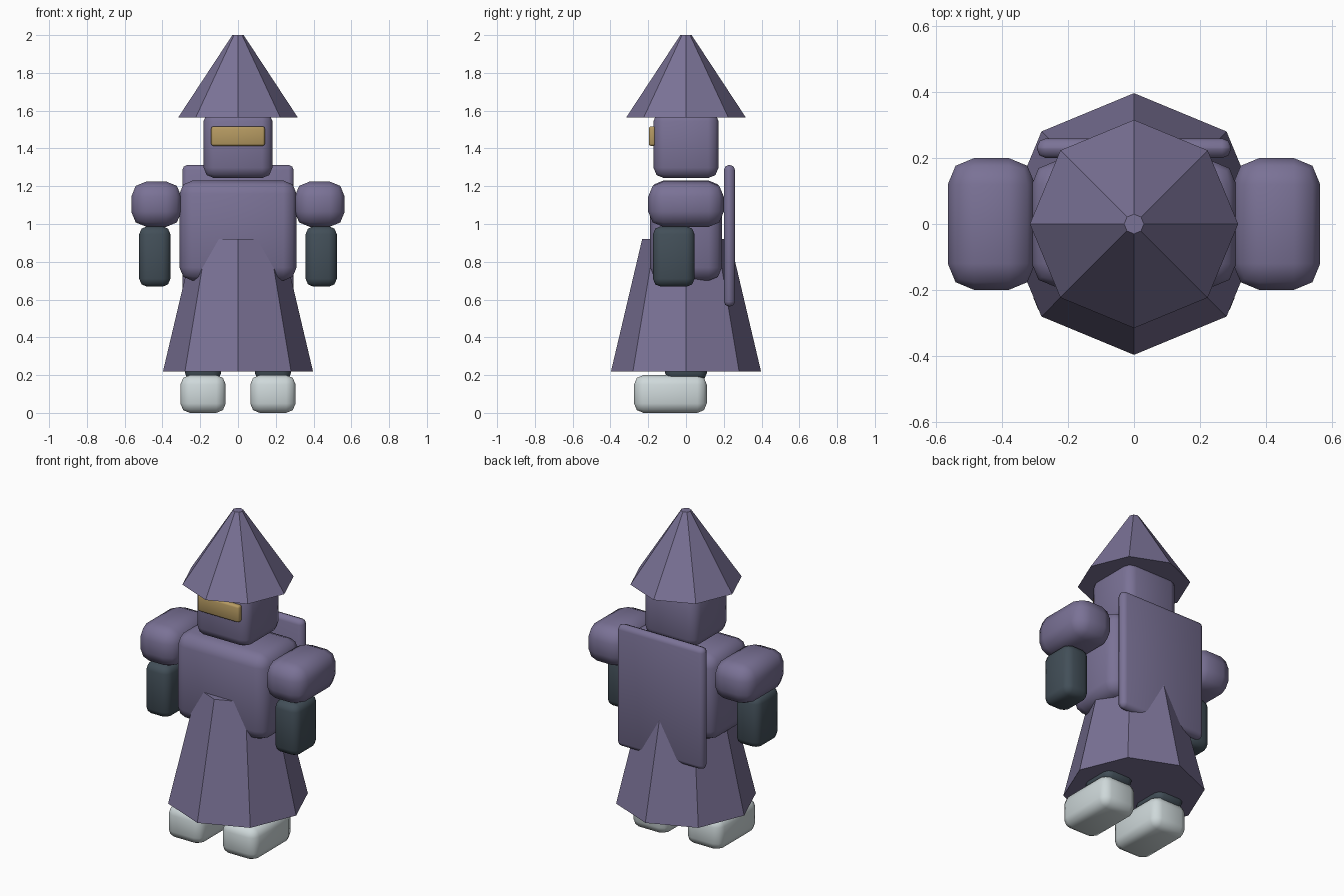
import bpy
import math

if "Cube" in bpy.data.objects:
    bpy.data.objects.remove(bpy.data.objects["Cube"])


def material(name, rgb):
    m = bpy.data.materials.new(name)
    m.diffuse_color = (*rgb, 1.0)
    m.use_nodes = True
    m.node_tree.nodes["Principled BSDF"].inputs["Base Color"].default_value = m.diffuse_color
    return m


PURPLE = material("dusty purple", (0.195, 0.168, 0.305))
SLATE = material("dark slate", (0.055, 0.078, 0.098))
PALE = material("pale grey", (0.62, 0.69, 0.70))
GOLD = material("gold", (0.46, 0.32, 0.12))


def rounded_box(name, mat, x, y, z, bevel):
    """Box given by (min, max) spans, with softly rounded edges."""
    spans = (x, y, z)
    bpy.ops.mesh.primitive_cube_add(size=1, location=[(a + b) / 2 for a, b in spans])
    ob = bpy.context.object
    ob.name = name
    ob.scale = [b - a for a, b in spans]
    bpy.ops.object.transform_apply(location=False, rotation=False, scale=True)
    mod = ob.modifiers.new("rounding", 'BEVEL')
    mod.width = bevel
    mod.segments = 2
    mod.limit_method = 'NONE'
    ob.data.materials.append(mat)
    bpy.ops.object.modifier_apply(modifier=mod.name)
    bpy.ops.object.shade_smooth_by_angle(angle=math.radians(50))
    return ob


def octagon_cone(name, mat, r_bottom, r_top, z0, z1):
    """Flat-sided eight-sided tapered form with corners on the axes."""
    bpy.ops.mesh.primitive_cone_add(vertices=8, radius1=r_bottom, radius2=r_top,
                                    depth=z1 - z0, location=(0, 0, (z0 + z1) / 2))
    ob = bpy.context.object
    ob.name = name
    ob.data.materials.append(mat)
    return ob


def pair(name, mat, x, y, z, bevel):
    """Matching boxes on both sides of the body."""
    rounded_box(name + "_left", mat, x, y, z, bevel)
    rounded_box(name + "_right", mat, (-x[1], -x[0]), y, z, bevel)


# Robe and pointed hat
octagon_cone("robe", PURPLE, 0.397, 0.232, 0.22, 0.92)
octagon_cone("hat", PURPLE, 0.316, 0.03, 1.565, 2.0)

# Body, head, visor and cape
rounded_box("torso", PURPLE, (-0.31, 0.31), (-0.19, 0.19), (0.70, 1.23), 0.07)
rounded_box("head", PURPLE, (-0.182, 0.182), (-0.172, 0.172), (1.243, 1.60), 0.055)
rounded_box("visor", GOLD, (-0.142, 0.142), (-0.197, -0.16), (1.413, 1.517), 0.012)
rounded_box("cape", PURPLE, (-0.295, 0.295), (0.20, 0.26), (0.563, 1.313), 0.028)

# Arms
pair("shoulder", PURPLE, (0.30, 0.565), (-0.20, 0.20), (0.985, 1.225), 0.08)
pair("forearm", SLATE, (0.358, 0.523), (-0.175, 0.045), (0.668, 0.988), 0.042)

# Legs and feet
pair("leg", SLATE, (0.09, 0.28), (-0.11, 0.11), (0.17, 0.45), 0.04)
pair("foot", PALE, (0.065, 0.305), (-0.275, 0.11), (0.0, 0.20), 0.05)
